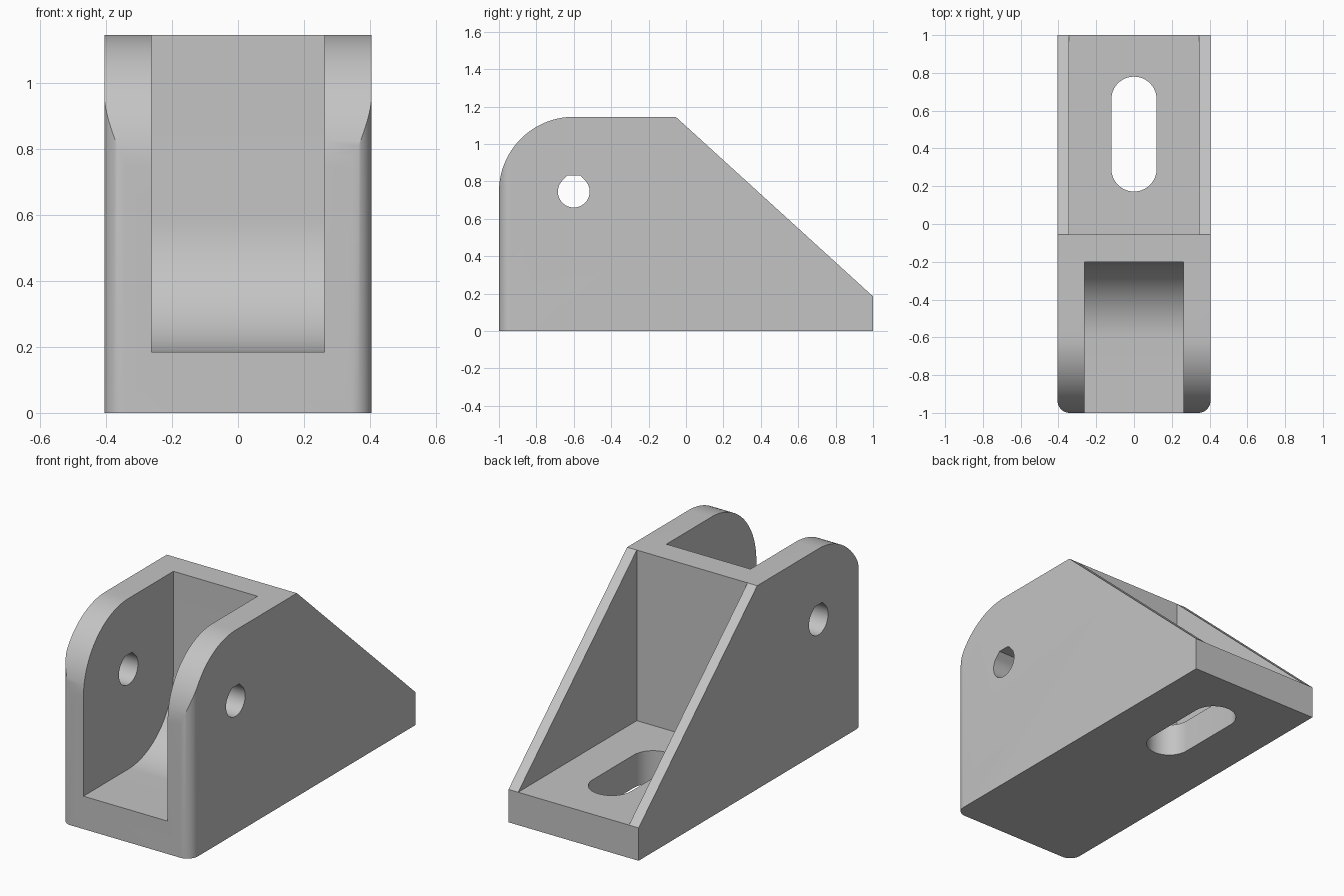
import bpy, bmesh
from math import sin, cos, pi, radians
from mathutils import Vector

if "Cube" in bpy.data.objects:
    bpy.data.objects.remove(bpy.data.objects["Cube"], do_unlink=True)

HALF_W, TOP, FLOOR = 0.405, 1.145, 0.185
WALL_FRONT, WALL_BACK = -0.2, -0.055
PIVOT_Y, PIVOT_Z, BIG_R, CORNER_R = -0.6, 0.745, 0.4, 0.065


def arc(cx, cy, r, start, end, steps=24):
    angles = [radians(start + (end - start) * i / steps) for i in range(steps + 1)]
    return [(cx + r * cos(a), cy + r * sin(a)) for a in angles]


def prism(name, profile, axis, low, high):
    """Extrude a closed profile: (y, z) along x, or (x, y) along z."""
    place = (lambda p: (low, *p)) if axis == "x" else (lambda p: (*p, low))
    bm = bmesh.new()
    face = bm.faces.new([bm.verts.new(place(p)) for p in profile])
    ext = bmesh.ops.extrude_face_region(bm, geom=[face])
    shift = Vector((high - low, 0, 0)) if axis == "x" else Vector((0, 0, high - low))
    moved = [v for v in ext["geom"] if isinstance(v, bmesh.types.BMVert)]
    bmesh.ops.translate(bm, verts=moved, vec=shift)
    bmesh.ops.recalc_face_normals(bm, faces=bm.faces)
    mesh = bpy.data.meshes.new(name)
    bm.to_mesh(mesh)
    bm.free()
    obj = bpy.data.objects.new(name, mesh)
    bpy.context.collection.objects.link(obj)
    return obj


# Body: rounded nose, flat top and sloping back
side = [(-1, 0), (1, 0), (1, FLOOR), (WALL_BACK, TOP)]
side += arc(PIVOT_Y, PIVOT_Z, BIG_R, 90, 180, 32)
bracket = prism("bracket", side, "x", -HALF_W, HALF_W)

# Plan outline that rounds the two upright front corners
cx, cy = HALF_W - CORNER_R, -1 + CORNER_R
plan = arc(-cx, cy, CORNER_R, 180, 270, 12) + arc(cx, cy, CORNER_R, 270, 360, 12)
plan += [(HALF_W, 1.2), (-HALF_W, 1.2)]
plan = [(x * 1.0, y) for x, y in plan]
outline = prism("corner_rounding", plan, "z", -0.2, 1.5)

# Front channel with a curved rear floor
channel = [(-1.2, 1.5), (-1.2, FLOOR)]
channel += arc(WALL_FRONT - BIG_R, FLOOR + BIG_R, BIG_R, 270, 360, 32)
channel += [(WALL_FRONT, 1.5)]
front_channel = prism("front_channel", channel, "x", -0.262, 0.262)

# Rear pocket between the sloping cheeks
pocket = [(WALL_BACK, FLOOR), (1.2, FLOOR), (1.2, 1.5), (WALL_BACK, 1.5)]
rear_pocket = prism("rear_pocket", pocket, "x", -0.345, 0.345)

# Long mounting slot through the floor
slot = arc(0, 0.66, 0.12, 0, 180) + arc(0, 0.292, 0.12, 180, 360)
floor_slot = prism("floor_slot", slot, "z", -0.2, 0.5)

# Pin hole with a flat-topped teardrop shape
R = 0.085
half_flat = R * (2 ** 0.5 - 1)
hole = arc(PIVOT_Y, PIVOT_Z, R, 135, 405, 36)
hole += [(PIVOT_Y + half_flat, PIVOT_Z + R), (PIVOT_Y - half_flat, PIVOT_Z + R)]
pin_hole = prism("pin_hole", hole, "x", -0.6, 0.6)

# Shape the body with the cutters, then bake the result
cutters = [(outline, "INTERSECT")]
cutters += [(c, "DIFFERENCE") for c in (front_channel, rear_pocket, floor_slot, pin_hole)]
for cutter, operation in cutters:
    cutter.hide_render = True
    mod = bracket.modifiers.new(cutter.name, "BOOLEAN")
    mod.object, mod.operation, mod.solver = cutter, operation, "EXACT"
depsgraph = bpy.context.evaluated_depsgraph_get()
baked = bpy.data.meshes.new_from_object(bracket.evaluated_get(depsgraph))
bracket.modifiers.clear()
bracket.data = baked
for cutter, _ in cutters:
    bpy.data.objects.remove(cutter, do_unlink=True)

# Plain grey finish
grey = bpy.data.materials.new("light_grey")
grey.use_nodes = True
colour = (0.55, 0.55, 0.55, 1)
grey.diffuse_color = colour
grey.node_tree.nodes["Principled BSDF"].inputs["Base Color"].default_value = colour
bracket.data.materials.clear()
bracket.data.materials.append(grey)

# Smooth curves, crisp edges
bpy.ops.object.select_all(action="DESELECT")
bracket.select_set(True)
bpy.context.view_layer.objects.active = bracket
bpy.ops.object.shade_smooth_by_angle(angle=radians(25))
